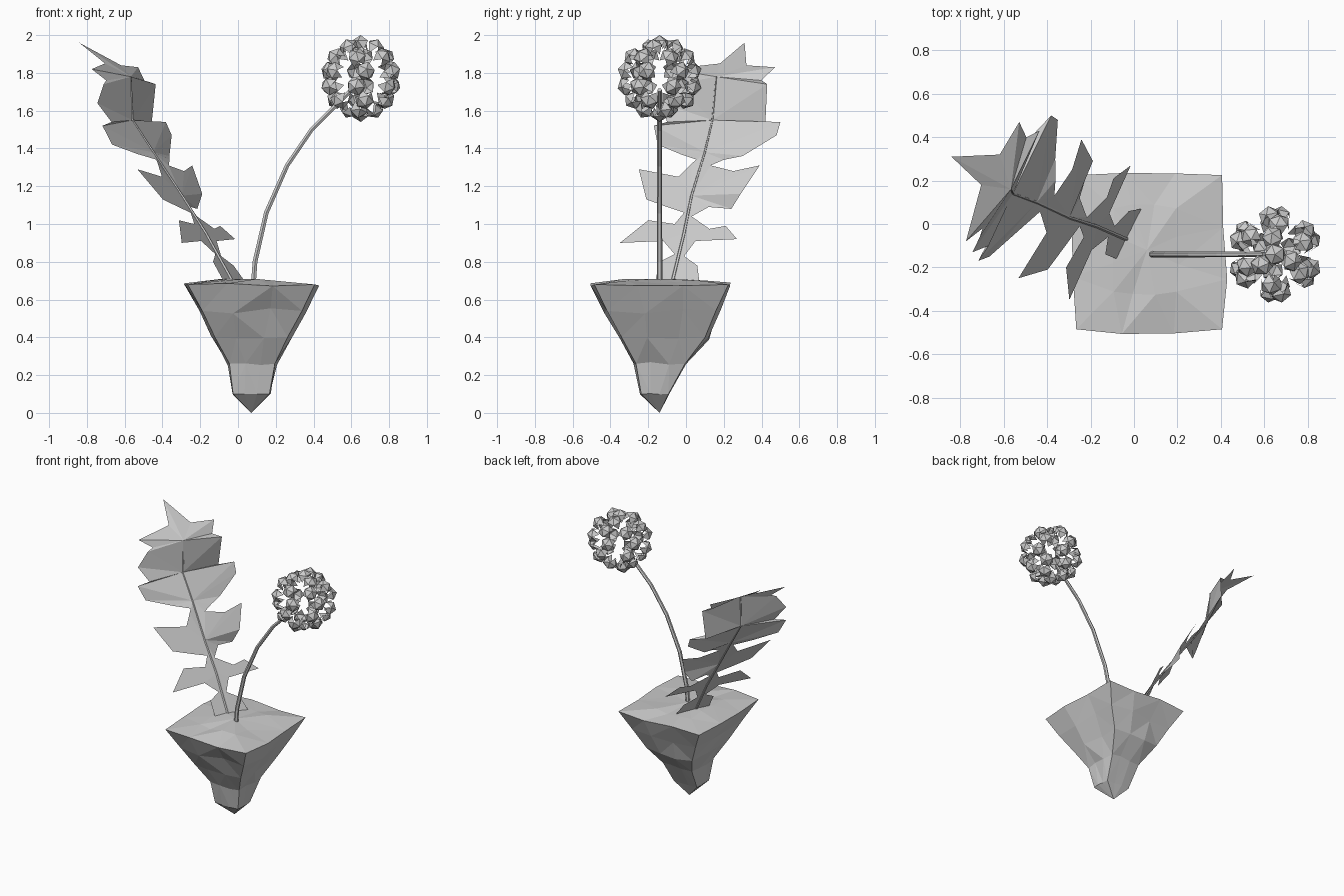
import bpy
import bmesh
import math
import random
from mathutils import Vector

random.seed(4)
if "Cube" in bpy.data.objects:
    bpy.data.objects.remove(bpy.data.objects["Cube"], do_unlink=True)

# One plain grey for everything
grey = bpy.data.materials.new("plain grey")
grey.use_nodes = True
grey.diffuse_color = (0.6, 0.6, 0.6, 1)
grey.node_tree.nodes["Principled BSDF"].inputs["Base Color"].default_value = grey.diffuse_color


def finish(bm, name, closed=True):
    if closed:
        bmesh.ops.recalc_face_normals(bm, faces=bm.faces)
    mesh = bpy.data.meshes.new(name)
    bm.to_mesh(mesh)
    bm.free()
    mesh.materials.append(grey)
    obj = bpy.data.objects.new(name, mesh)
    bpy.context.collection.objects.link(obj)
    return obj


def bridge(bm, rings):
    for low, high in zip(rings, rings[1:]):
        n = len(low)
        for k in range(n):
            bm.faces.new((low[k], low[(k + 1) % n], high[(k + 1) % n], high[k]))


def tube(name, points, radii, sides=6):
    """Tapering tube swept along a list of points."""
    bm = bmesh.new()
    rings = []
    for i, p in enumerate(points):
        along = points[min(i + 1, len(points) - 1)] - points[max(i - 1, 0)]
        turn = along.to_track_quat('Z', 'Y')
        r = radii[0] + (radii[1] - radii[0]) * i / (len(points) - 1)
        ring = []
        for k in range(sides):
            a = math.tau * k / sides
            ring.append(bm.verts.new(p + turn @ Vector((r * math.cos(a), r * math.sin(a), 0))))
        rings.append(ring)
    bridge(bm, rings)
    bm.faces.new(rings[0])
    bm.faces.new(rings[-1])
    return finish(bm, name)


# Rock: square rings narrowing to a point, with slightly rough, worn corners
def square_ring(bm, z, x0, x1, y0, y1, rough, per_side=3):
    corners = [Vector(c) for c in ((x0, y0, z), (x1, y0, z), (x1, y1, z), (x0, y1, z))]
    middle = (corners[0] + corners[2]) / 2
    ring = []
    for i in range(4):
        for k in range(per_side):
            p = corners[i].lerp(corners[(i + 1) % 4], k / per_side)
            if k:
                p += Vector([random.uniform(-rough, rough) for _ in range(3)])
            else:
                p = p.lerp(middle, 0.04)
            ring.append(bm.verts.new(p))
    return ring


bm = bmesh.new()
rock_rings = [square_ring(bm, *row) for row in (
    (0.10, -0.03, 0.17, -0.24, -0.09, 0.004),
    (0.26, -0.05, 0.20, -0.27, 0.00, 0.01),
    (0.40, -0.13, 0.27, -0.35, 0.11, 0.015),
    (0.54, -0.20, 0.35, -0.43, 0.17, 0.015),
    (0.68, -0.28, 0.42, -0.50, 0.24, 0.01),
    (0.70, -0.10, 0.20, -0.32, 0.08, 0.012))]
bridge(bm, rock_rings)
for ring, end in ((rock_rings[0], (0.07, -0.14, 0.0)), (rock_rings[-1], (0.06, -0.12, 0.71))):
    tip = bm.verts.new(end)
    for k in range(len(ring)):
        bm.faces.new((ring[k - 1], ring[k], tip))
bmesh.ops.triangulate(bm, faces=bm.faces)
finish(bm, "rock")

# Flower stem
stem_path = [Vector((x, -0.14, z)) for x, z in (
    (0.08, 0.66), (0.09, 0.80), (0.15, 1.06), (0.26, 1.31), (0.39, 1.50), (0.53, 1.64), (0.60, 1.71))]
tube("flower_stem", stem_path, (0.015, 0.012))


# Flower head: toothed five-sided caps staggered along six arms of a ball
def floret(bm, centre, outward, r):
    turn = outward.to_track_quat('Z', 'Y')
    level = r / math.sqrt(5)

    def corner(k, z):
        a = math.tau * k / 5
        return bm.verts.new(centre + turn @ Vector((2 * level * math.cos(a), 2 * level * math.sin(a), z)))

    apex = bm.verts.new(centre + outward * r)
    rim = [corner(k, level) for k in range(5)]
    teeth = [corner(k + 0.5, -level) for k in range(5)]
    for k in range(5):
        n = (k + 1) % 5
        bm.faces.new((apex, rim[k], rim[n]))
        bm.faces.new((rim[n], rim[k], teeth[k]))


head = Vector((0.65, -0.14, 1.77))
bands = 7
bm = bmesh.new()
for step in range(bands + 1):
    polar = math.pi * step / bands
    if step in (0, bands):
        arms = [0]
    elif step in (1, bands - 1):
        arms = range(step % 2, 6, 2)
    else:
        arms = range(6)
    for arm in arms:
        a = math.radians(30 + 60 * arm + (8 if step % 2 else -8))
        out = Vector((math.sin(polar) * math.cos(a), math.sin(polar) * math.sin(a), math.cos(polar)))
        floret(bm, head + out * 0.177, out, 0.053)
finish(bm, "flower_head", closed=False)

# Leaf: lobed blade fanned out from a central rib (sizes in hundredths)
lean = ((60, 7), (70, 0), (90, -13), (130, -42), (150, -61), (180, -70), (196, -99))


def leaf_point(y, z, forward=0):
    """Place a side-on point on the leaning, slightly curling blade."""
    for (z0, g0), (z1, g1) in zip(lean, lean[1:]):
        if z <= z1:
            break
    x = 0.48 * y + g0 + (g1 - g0) * (z - z0) / (z1 - z0) + forward
    return Vector((x, y, z)) / 100


rib = [(-8, 66), (-1, 95), (3, 115), (10, 138), (14, 155), (16, 178, 5)]
tip = (31, 196)
# For each rib point, the rim points fanned from it
back_rim = [
    [(2, 68), (7, 70), (6, 78), (-1, 83)],
    [(5, 91), (27, 92), (21, 99), (13, 97), (3, 104)],
    [(12, 109, -4), (24, 108, -7), (29, 116, -1), (39, 131), (25, 128), (13, 131)],
    [(20, 134), (30, 136, -3), (48, 147), (50, 154)],
    [(42, 153, -4), (43, 174, 4)],
    [(40, 176), (47, 183), (32, 184), tip]]
front_rim = [
    [(-13, 68), (-16, 71), (-14, 80), (-6, 84)],
    [(-12, 91), (-35, 90), (-20, 102), (-6, 100), (-1, 106)],
    [(-10, 109), (-21, 113), (-25, 129), (-4, 125), (3, 132)],
    [(6, 134), (-3, 137, -3), (-15, 142, -6), (-17, 152, -2)],
    [(-10, 154), (-13, 164, -3), (-6, 174)],
    [(-2, 176), (-8, 182), (18, 185), tip]]

bm = bmesh.new()
rib_verts = [bm.verts.new(leaf_point(*p)) for p in rib]
for rim in (back_rim, front_rim):
    last = None
    for i, fan in enumerate(rim):
        for p in fan:
            v = bm.verts.new(leaf_point(*p))
            if last:
                if p is fan[0]:
                    bm.faces.new((rib_verts[i - 1], rib_verts[i], last))
                bm.faces.new((rib_verts[i], last, v))
            last = v
bmesh.ops.remove_doubles(bm, verts=bm.verts, dist=0.0005)
finish(bm, "leaf_blade")
tube("leaf_rib", [leaf_point(*p) for p in rib], (0.010, 0.004), sides=5)
